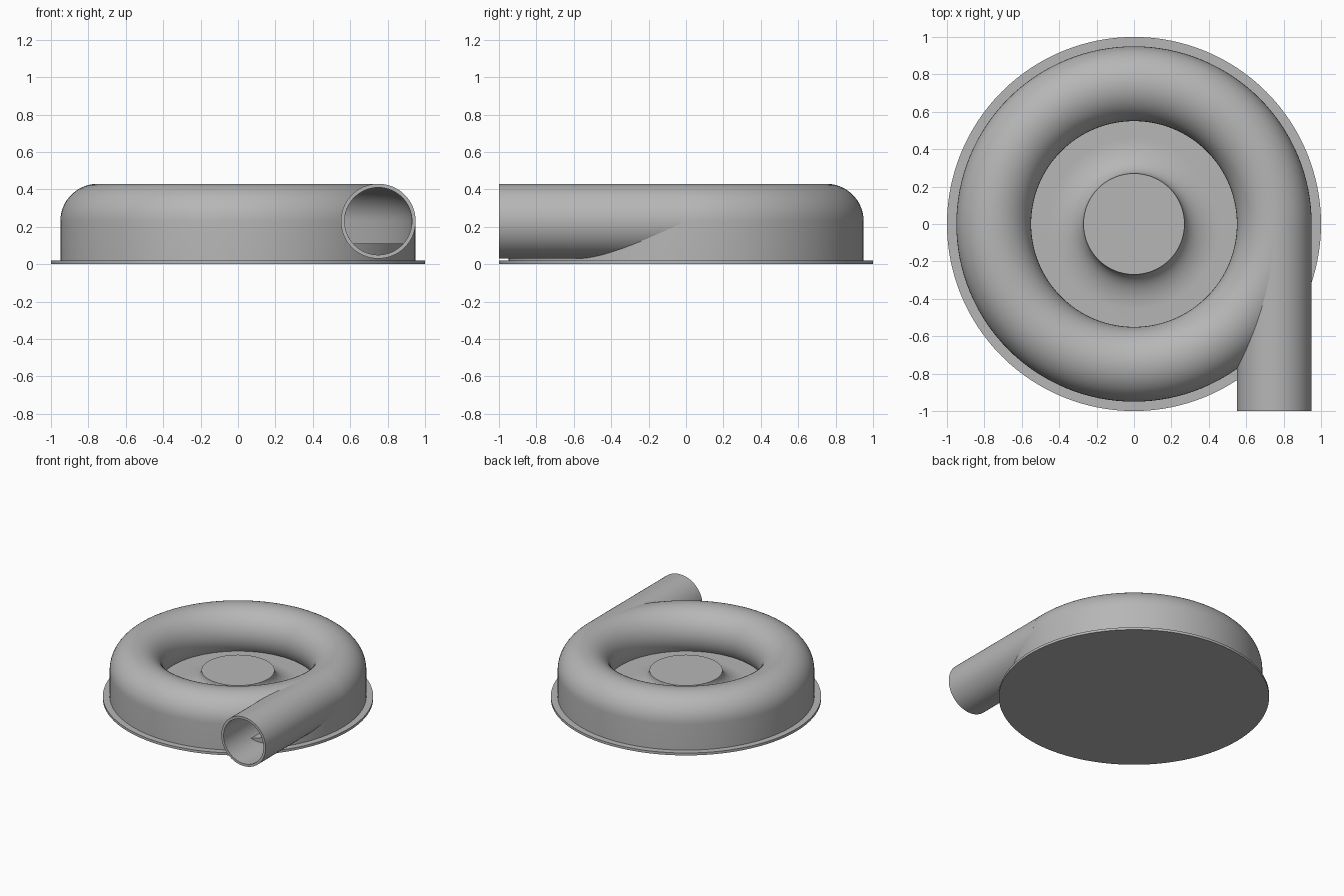
import bpy, bmesh
from math import sin, cos, pi, asin

old = bpy.data.objects.get("Cube")
if old:
    bpy.data.objects.remove(old, do_unlink=True)

grey = bpy.data.materials.new("casing_grey")
grey.use_nodes = True
colour = (0.47, 0.47, 0.47, 1)
grey.diffuse_color = colour
grey.node_tree.nodes["Principled BSDF"].inputs["Base Color"].default_value = colour

FLOOR, MID, RING, BORE = 0.11, 0.23, 0.75, 0.18   # heights, ring radius, bore radius
OUTER = 0.2


def arc(cx, cz, rx, rz, start, end, steps):
    """Points along an elliptical arc in the profile plane."""
    angles = [start + (end - start) * i / steps for i in range(steps + 1)]
    return [(cx + rx * cos(a), cz + rz * sin(a)) for a in angles]


def lathe(name, profile, closed=False, steps=128):
    """Spin a profile of (radius, height) points round the z axis."""
    bm = bmesh.new()
    verts = [bm.verts.new((r, 0, z)) for r, z in profile]
    pairs = list(zip(verts, verts[1:]))
    if closed:
        pairs.append((verts[-1], verts[0]))
    edges = [bm.edges.new(p) for p in pairs]
    bmesh.ops.spin(bm, geom=verts + edges, cent=(0, 0, 0), axis=(0, 0, 1),
                   angle=2 * pi, steps=steps, use_merge=True)
    bmesh.ops.remove_doubles(bm, verts=bm.verts, dist=1e-5)
    bmesh.ops.recalc_face_normals(bm, faces=bm.faces)
    mesh = bpy.data.meshes.new(name)
    bm.to_mesh(mesh)
    bm.free()
    obj = bpy.data.objects.new(name, mesh)
    bpy.context.collection.objects.link(obj)
    mesh.materials.append(grey)
    return obj


def lay_along_outlet(obj, y):
    """Turn a z-axis part to run towards +y on the outlet centre line."""
    obj.rotation_euler.x = -pi / 2
    obj.location = (RING, y, MID)


def smooth(obj):
    bpy.ops.object.select_all(action='DESELECT')
    obj.select_set(True)
    bpy.context.view_layer.objects.active = obj
    bpy.ops.object.shade_smooth_by_angle(angle=0.6)


# Round mounting plate
base = lathe("base_plate", [(0, 0), (1, 0), (1, 0.02), (0, 0.02)])

# Raised floor with a flared hub in the middle
flare = arc(0.46, MID, 0.19, MID - FLOOR, pi, 1.5 * pi, 16)
hub = lathe("hub_and_floor", [(0, MID)] + flare + [(0.94, FLOOR), (0.94, 0.01), (0, 0.01)])

# Hollow ring casing: straight outer wall, rounded top, curled inner wall
dip = FLOOR - 0.01 - MID
outside = arc(RING, MID, OUTER, OUTER, 0, pi - asin(dip / OUTER), 32)
inside = arc(RING, MID, BORE, BORE, pi - asin(dip / BORE), 0, 32)
ring = lathe("ring_casing", [(RING + OUTER, 0.015)] + outside + inside
             + [(RING + BORE, 0.015)], closed=True)

# Outlet pipe leaving the ring at a tangent
pipe = lathe("outlet_pipe", [(BORE, 0), (OUTER, 0), (OUTER, 0.97), (BORE, 0.97)],
             closed=True, steps=64)
lay_along_outlet(pipe, -1)

# Opening through the ring wall into the pipe
cutter = lathe("outlet_cutter", [(0, 0), (BORE + 0.005, 0), (BORE + 0.005, 1.05), (0, 1.05)],
               steps=64)
lay_along_outlet(cutter, -1.1)
cutter.hide_render = True
cutter.hide_set(True)
cut = ring.modifiers.new("outlet_opening", 'BOOLEAN')
cut.operation = 'DIFFERENCE'
cut.solver = 'EXACT'
cut.object = cutter

for part in (base, hub, ring, pipe):
    smooth(part)
